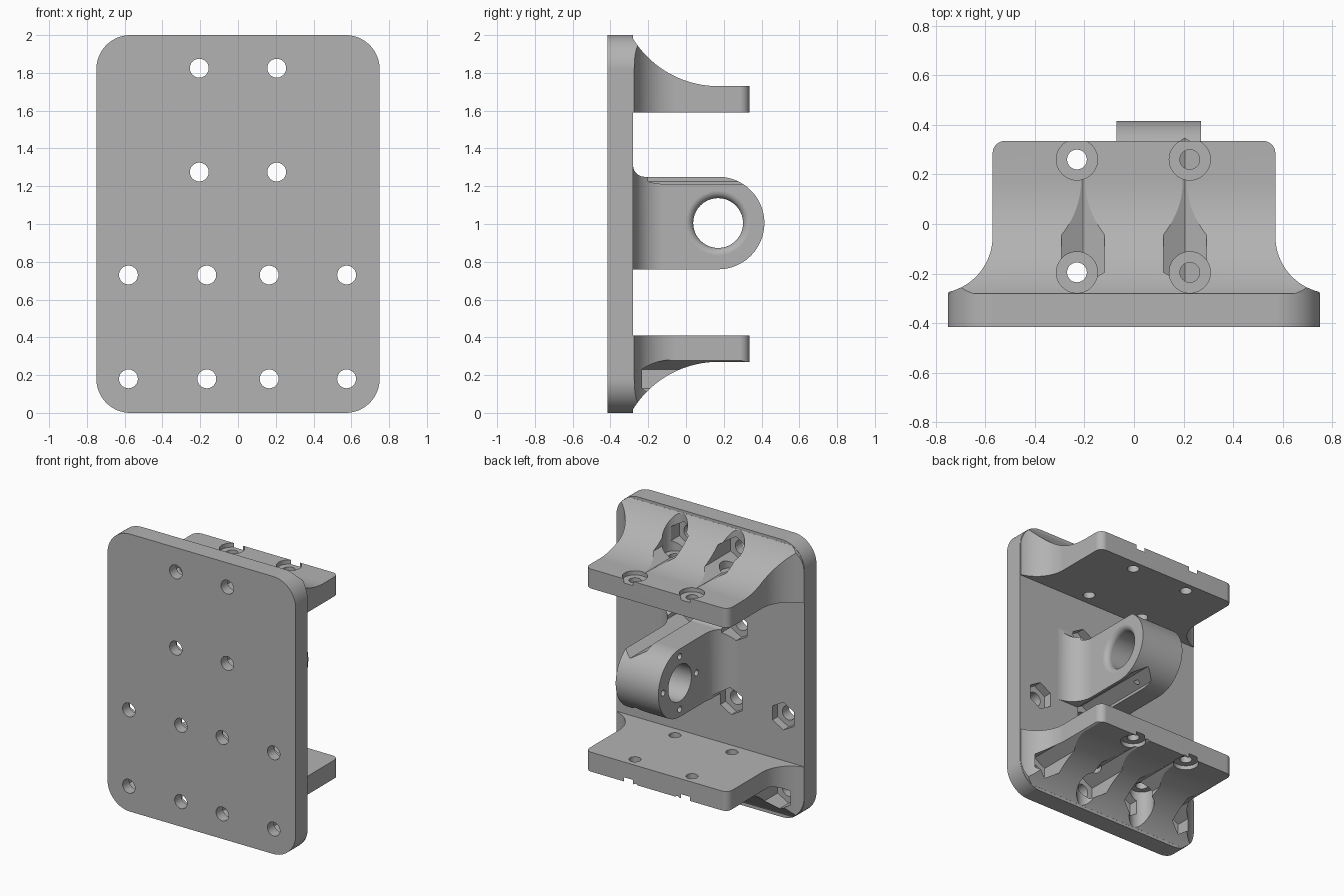
import bpy, bmesh
from math import sin, cos, radians

cube = bpy.data.objects.get("Cube")
if cube:
    bpy.data.objects.remove(cube, do_unlink=True)

grey = bpy.data.materials.new("plain grey")
grey.use_nodes = True
grey.diffuse_color = (0.45, 0.45, 0.45, 1)
grey.node_tree.nodes["Principled BSDF"].inputs["Base Color"].default_value = (0.45, 0.45, 0.45, 1)

PLACE = {"X": lambda u, v, w: (w, u, v),
         "Y": lambda u, v, w: (u, w, v),
         "Z": lambda u, v, w: (u, v, w)}


def arc(cu, cv, r, start, end, n=16):
    angles = [radians(start + (end - start) * i / n) for i in range(n + 1)]
    return [(cu + r * cos(a), cv + r * sin(a)) for a in angles]


def loft(name, axis, rings):
    """Closed solid through outlines placed at stations along an axis."""
    bm = bmesh.new()
    loops = [[bm.verts.new(PLACE[axis](u, v, w)) for u, v in pts] for w, pts in rings]
    for a, b in zip(loops, loops[1:]):
        for i in range(len(a)):
            j = (i + 1) % len(a)
            bm.faces.new((a[i], a[j], b[j], b[i]))
    bm.faces.new(loops[0])
    bm.faces.new(loops[-1])
    bmesh.ops.recalc_face_normals(bm, faces=bm.faces)
    mesh = bpy.data.meshes.new(name)
    bm.to_mesh(mesh)
    bm.free()
    mesh.materials.append(grey)
    ob = bpy.data.objects.new(name, mesh)
    bpy.context.collection.objects.link(ob)
    return ob


def prism(name, axis, pts, lo, hi):
    return loft(name, axis, [(lo, pts), (hi, pts)])


def turned(name, axis, u, v, stations, sides=40, phase=0):
    return loft(name, axis, [(w, arc(u, v, r, phase, phase + 360, sides)[:-1])
                             for w, r in stations])


def combine(body, tool, operation):
    mod = body.modifiers.new("combine", "BOOLEAN")
    mod.operation, mod.object, mod.solver = operation, tool, "EXACT"
    bpy.context.view_layer.update()
    mesh = bpy.data.meshes.new_from_object(
        body.evaluated_get(bpy.context.evaluated_depsgraph_get()))
    body.modifiers.clear()
    body.data = mesh
    bpy.data.objects.remove(tool, do_unlink=True)


def rounded_plate(inset):
    pts = []
    for sx, sz, start in ((1, 1, 0), (-1, 1, 90), (-1, -1, 180), (1, -1, 270)):
        pts += arc(sx * 0.57, 1 + sz * 0.82, 0.18 - inset, start, start + 90)
    return pts


BACK, ROOT = -0.28, -0.35

# Back plate
body = prism("mounting_bracket", "Y", rounded_plate(0), -0.415, BACK)

# Two mirrored shelves, swept into the plate by concave curves
side = [(ROOT, 1.59), (0.335, 1.59), (0.335, 1.73)]
side += arc(0.17, 2.26, 0.53, -90, -148, 24) + [(ROOT, 1.979)]
half = [(0.748, ROOT)] + arc(0.80, -0.05, 0.23, 257, 180)
half += arc(0.52, 0.285, 0.05, 0, 90, 8)
plan = half + [(-x, y) for x, y in reversed(half)]
for flip in (False, True):
    profile = [(y, 2 - z if flip else z) for y, z in side]
    shelf = prism("shelf", "X", profile, -0.9, 0.9)
    combine(shelf, prism("plan", "Z", plan, -0.2, 2.2), "INTERSECT")
    combine(shelf, prism("outline", "Y", rounded_plate(0.002), -0.6, 0.6), "INTERSECT")
    combine(body, shelf, "UNION")

# Pivot arm with a round end, flared where it meets the plate
EYE_Y, EYE_Z = 0.17, 1.005
arm_side = [(ROOT, 0.76)] + arc(EYE_Y, EYE_Z, 0.245, -90, 90, 40)
arm_side += arc(BACK + 0.06, 1.31, 0.06, 270, 180, 8) + [(ROOT, 1.31)]
arm_plan = [(0.43, ROOT)] + arc(0.43, BACK + 0.16, 0.16, 270, 180) + [(0.27, 0.6), (-0.07, 0.6)]
arm_plan += arc(-0.23, BACK + 0.16, 0.16, 0, -90) + [(-0.23, ROOT)]
arm = prism("pivot_arm", "X", arm_side, -0.6, 0.6)
combine(arm, prism("plan", "Z", arm_plan, 0, 2), "INTERSECT")
combine(body, arm, "UNION")

# Eye bore with a rounded lip, and the four screw holes around it
lip = [(0.23 + 0.04 * sin(radians(a)), 0.172 - 0.04 * cos(radians(a))) for a in range(0, 91, 15)]
bore = [(-0.2, 0.132)] + lip + [(0.4, 0.172)]
combine(body, turned("bore", "X", EYE_Y, EYE_Z, bore), "DIFFERENCE")
for y, z in arc(EYE_Y, EYE_Z, 0.19, 0, 270, 3):
    combine(body, turned("screw", "X", y, z, [(-0.2, 0.022), (0.13, 0.022)], 16), "DIFFERENCE")

# Plate bolt holes, each with a hexagonal nut channel running backwards
bolts = [(x, z) for x in (-0.205, 0.205) for z in (1.275, 1.825)]
bolts += [(x, z) for x in (-0.58, -0.165, 0.165, 0.575) for z in (0.18, 0.73)]
for x, z in bolts:
    combine(body, turned("nut", "Y", x, z, [(-0.34, 0.1), (0.6, 0.1)], 6, 90), "DIFFERENCE")
    combine(body, turned("bolt", "Y", x, z, [(-0.5, 0.05), (-0.3, 0.05)], 24), "DIFFERENCE")

# Shelf bolt holes, counterbored from the outer side
for x in (-0.23, 0.225):
    for y in (-0.195, 0.26):
        for base, floor, far in ((1.5, 1.70, 2.2), (0.5, 0.30, -0.2)):
            combine(body, turned("hole", "Z", x, y, [(base, 0.04), (floor, 0.04)], 24), "DIFFERENCE")
            combine(body, turned("counterbore", "Z", x, y, [(floor, 0.083), (far, 0.083)]), "DIFFERENCE")

# Smooth the curves while keeping flats and edges crisp
bpy.ops.object.select_all(action="DESELECT")
body.select_set(True)
bpy.context.view_layer.objects.active = body
bpy.ops.object.shade_smooth_by_angle(angle=radians(25))
weighted = body.modifiers.new("flat_normals", "WEIGHTED_NORMAL")
weighted.keep_sharp = True
